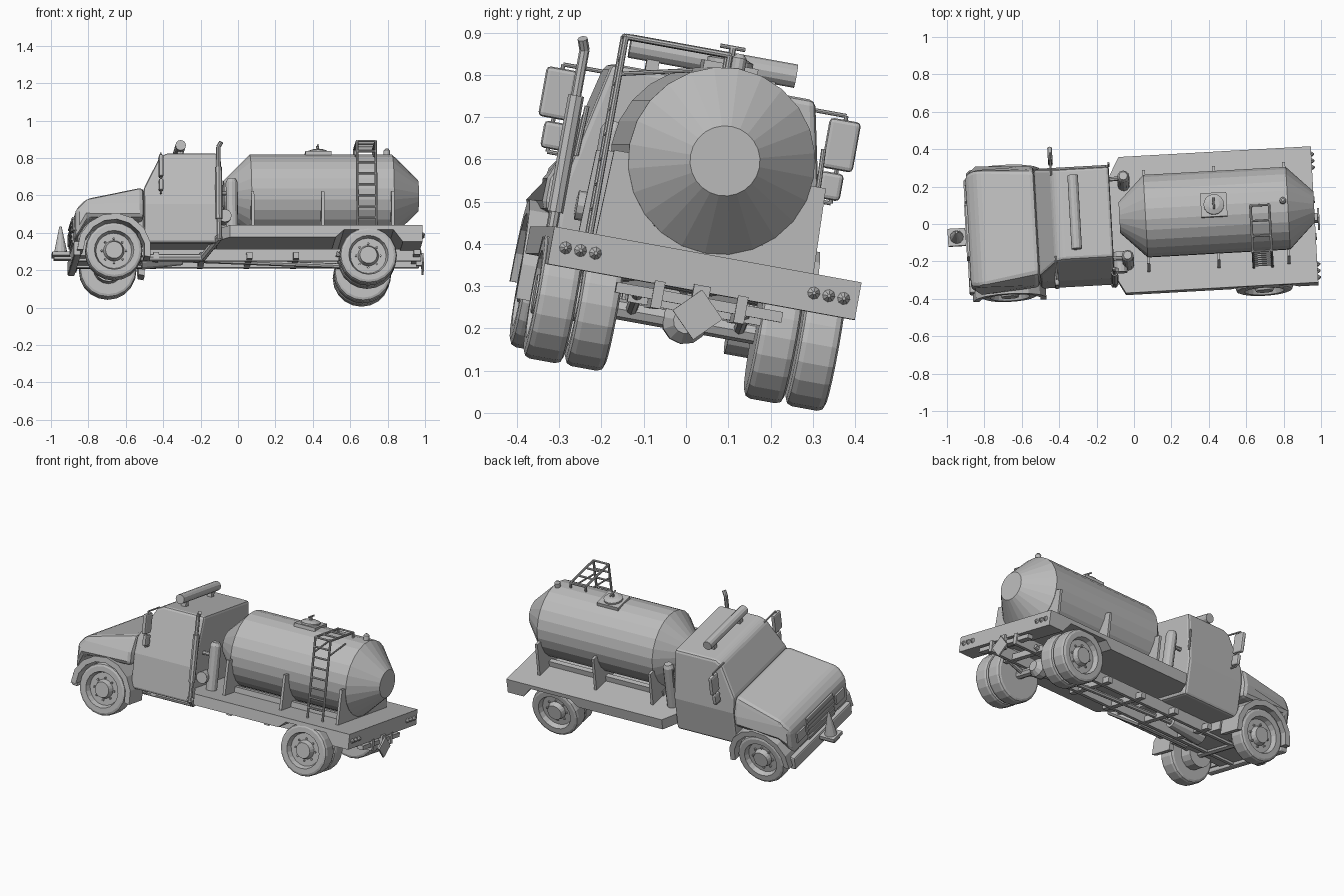
import bpy, bmesh
from math import cos, sin, pi, radians
from mathutils import Matrix, Vector

cube = bpy.data.objects.get("Cube")
if cube:
    bpy.data.objects.remove(cube, do_unlink=True)

grey = bpy.data.materials.new("plain_grey")
grey.use_nodes = True
grey.diffuse_color = (.5, .5, .5, 1)
grey.node_tree.nodes["Principled BSDF"].inputs["Base Color"].default_value = grey.diffuse_color

# The whole truck leans to one side and is turned slightly
POSE = (Matrix.Translation((.005, -.058, .065))
        @ Matrix.Rotation(radians(3.2), 4, 'Z') @ Matrix.Rotation(radians(-10.3), 4, 'X'))

# Main measures
FRONT_AXLE, REAR_AXLE = Vector((-.685, 0, .187)), Vector((.675, -.01, .153))
TYRE_RADIUS, TYRE_WIDTH = .153, .095
RAIL_Z, RAIL_Y = .2, .1
BED_LOW, BED_TOP, BED_HALF = .25, .315, .37
BED_FRONT, BED_BACK = -.065, .965
TANK_Z, TANK_RADIUS, TANK_END = .54, .222, .083
TANK_TOP = TANK_Z + TANK_RADIUS
CAB_BACK, CAB_LOW, CAB_TOP, WAIST = -.12, .23, .73, .44
COWL, NOSE = -.52, -.89
SIDES = (-1, 1)


def finish(name, bm, rounding=0):
    """Turn a bmesh into a posed grey object, with optional rounded edges."""
    bmesh.ops.recalc_face_normals(bm, faces=bm.faces)
    mesh = bpy.data.meshes.new(name)
    bm.to_mesh(mesh)
    bm.free()
    mesh.materials.append(grey)
    obj = bpy.data.objects.new(name, mesh)
    bpy.context.collection.objects.link(obj)
    obj.matrix_world = POSE
    if rounding:
        bevel = obj.modifiers.new("rounding", 'BEVEL')
        bevel.width = rounding
        bevel.segments = 2
        bevel.angle_limit = radians(25)
    return obj


def box(name, centre, size, rounding=0, turn=0):
    bm = bmesh.new()
    bmesh.ops.create_cube(bm, size=1, matrix=Matrix.Translation(centre)
                          @ Matrix.Rotation(turn, 4, 'X') @ Matrix.Diagonal((*size, 1)))
    return finish(name, bm, rounding)


def skin(rings):
    """Skin closed rings of points and cap both ends."""
    bm = bmesh.new()
    loops = [[bm.verts.new(point) for point in ring] for ring in rings]
    for low, high in zip(loops, loops[1:]):
        for i in range(len(low)):
            bm.faces.new((low[i - 1], low[i], high[i], high[i - 1]))
    bm.faces.new(loops[0])
    bm.faces.new(loops[-1])
    return bm


def lathe(name, profile, origin, axis, sides=12):
    """Turn (radius, distance) pairs round an axis."""
    turn = Vector((0, 0, 1)).rotation_difference(Vector(axis)).to_matrix()
    angles = [2 * pi * i / sides for i in range(sides)]
    rings = [[Vector(origin) + turn @ Vector((r * cos(a), r * sin(a), d)) for a in angles]
             for r, d in profile]
    return finish(name, skin(rings))


def rod(name, start, end, radius, tip=None, sides=8):
    along = Vector(end) - Vector(start)
    last = radius if tip is None else tip
    return lathe(name, [(radius, 0), (last, along.length)], start, along.normalized(), sides)


def pipe(name, points, radius):
    for start, end in zip(points, points[1:]):
        rod(name, start, end, radius)


def prism(name, outline, y_low, y_high):
    """Side outline of (x, z) points, extruded across."""
    return finish(name, skin([[(x, y, z) for x, z in outline] for y in (y_low, y_high)]))


def shell(name, outline, half_width, narrowing, rounding):
    """Extruded side outline whose width follows a rule, with rounded edges."""
    bm = skin([[(x, y, z) for x, z in outline] for y in (-half_width, half_width)])
    bmesh.ops.bisect_plane(bm, geom=bm.verts[:] + bm.edges[:] + bm.faces[:],
                           plane_co=(0, 0, WAIST), plane_no=(0, 0, 1))
    for v in bm.verts:
        v.co.y *= 1 - narrowing(v.co.x, v.co.z)
    return finish(name, bm, rounding)


def wheel(name, axle, inner, side):
    """Tyre with a sunken rim and a raised hub on its outer face."""
    bm = bmesh.new()
    bmesh.ops.create_cone(bm, cap_ends=True, segments=20, radius1=TYRE_RADIUS,
                          radius2=TYRE_RADIUS, depth=TYRE_WIDTH)
    rims = [e for e in bm.edges if abs(e.verts[0].co.z - e.verts[1].co.z) < .01]
    bmesh.ops.bevel(bm, geom=rims, offset=.017, segments=2, profile=.5, affect='EDGES')
    cap = max(bm.faces, key=lambda f: f.calc_center_median().z)
    for thickness, depth in ((.03, 0), (.01, -.03), (.04, 0), (.01, .03)):
        bmesh.ops.inset_individual(bm, faces=[cap], thickness=thickness, depth=depth)
    bm.transform(Matrix.Translation(axle + Vector((0, side * (inner + TYRE_WIDTH / 2), 0)))
                 @ Matrix.Rotation(-side * pi / 2, 4, 'X'))
    finish(name, bm)


# Cab and hood
shell("cab", [(COWL, CAB_LOW), (COWL, .53), (-.43, .71), (-.39, CAB_TOP),
              (CAB_BACK, CAB_TOP), (CAB_BACK, CAB_LOW)], .308,
      lambda x, z: .7 * max(0, z - WAIST), .015)
shell("hood", [(NOSE, .25), (NOSE, .41), (-.83, .47), (COWL, .54), (COWL, .36), (-.82, .36)], .35,
      lambda x, z: 1.2 * max(0, z - WAIST) + 1.5 * max(0, -.8 - x) + .4 * max(0, x + .7), .025)
box("engine_bay", (-.68, 0, .28), (.38, .4, .2))
rod("gearbox", (COWL, 0, RAIL_Z), (-.3, 0, RAIL_Z), .06, .035, 12)
box("grille", (NOSE, 0, .33), (.015, .28, .14))
for i in range(5):
    box("grille_bar", (NOSE - .008, 0, .28 + i * .025), (.01, .28, .01))
box("front_bumper", (NOSE + .01, 0, RAIL_Z), (.04, .62, .08), .01)

# Cone carried on a front bracket
box("cone_bracket", (-.92, 0, RAIL_Z), (.14, .06, .015))
box("cone_base", (-.952, 0, RAIL_Z + .02), (.095, .095, .02))
rod("cone", (-.952, 0, RAIL_Z + .03), (-.952, 0, .375), .036, .006, 12)

# Roof light bar
LIGHT_X = -.315
rod("roof_light_bar", (LIGHT_X, -.2, CAB_TOP + .05), (LIGHT_X, .2, CAB_TOP + .05), .028, sides=12)
for side in SIDES:
    box("light_bar_foot", (LIGHT_X, side * .14, CAB_TOP + .02), (.03, .03, .05))

for side in SIDES:
    # Wheels and front brakes
    wheel("front_wheel", FRONT_AXLE, .24, side)
    wheel("rear_outer_wheel", REAR_AXLE, .268, side)
    wheel("rear_inner_wheel", REAR_AXLE, .168, side)
    across = Vector((0, side, 0))
    rod("brake_drum", FRONT_AXLE + across * .17, FRONT_AXLE + across * .25, .08, sides=16)
    for axle, face in ((FRONT_AXLE, .3), (REAR_AXLE, .325)):
        for i in range(8):
            spot = axle + across * face + Vector((cos(i * pi / 4), 0, sin(i * pi / 4))) * .065
            rod("wheel_nut", spot, spot + across * .016, .006, sides=6)

    # Front fender arch
    angles = [radians(24 * i - 12) for i in range(9)]
    arch = [(FRONT_AXLE.x + r * cos(a), FRONT_AXLE.z + r * sin(a))
            for r, sweep in ((.165, angles), (.198, angles[::-1])) for a in sweep]
    prism("front_fender", arch, side * .21, side * .35)
    box("headlight", (NOSE, side * .21, .34), (.02, .09, .06))

    # Mirrors, their posts and arms
    mirror = Vector((-.43, side * .341, .64))
    box("large_mirror", mirror, (.025, .075, .12), .01)
    box("small_mirror", mirror - Vector((0, side * .008, .1)), (.025, .055, .065), .01)
    pipe("mirror_arm", [(mirror.x, side * inner, mirror.z + rise) for inner, rise in
                        ((.22, .07), (mirror.y * side, .07), (mirror.y * side, -.14), (.3, -.14))],
         .005)

    # Upright canisters and grab rails behind the cab
    canister = Vector((-.045, side * .216, BED_TOP))
    lathe("air_canister", [(.032, 0), (.032, .26), (.022, .28)], canister, (0, 0, 1))
    rod("canister_pipe", canister + Vector((-.09, 0, .2)), canister + Vector((0, 0, .2)), .012)
    rod("grab_rail", (CAB_BACK, side * .29, .5), (CAB_BACK, side * .285, .62), .006)

    # Frame rails, springs and tank sills
    box("frame_rail", (.05, side * RAIL_Y, RAIL_Z), (1.84, .025, .065))
    box("tank_sill", (.43, side * .145, BED_TOP + .015), (.76, .03, .035))
    for axle in (FRONT_AXLE, REAR_AXLE):
        ends = [axle + Vector((reach, side * .13, RAIL_Z - axle.z)) for reach in (-.16, .16)]
        pipe("leaf_spring", [ends[0], axle + across * .13, ends[1]], .014)

# Chassis
for i in range(6):
    box("crossmember", (-.45 + i * .25, 0, RAIL_Z - .01), (.03, .32, .035))
for axle in (FRONT_AXLE, REAR_AXLE):
    reach = Vector((0, .26, 0))
    rod("axle", axle - reach, axle + reach, .025)
lathe("differential", [(.03, -.05), (.055, -.02), (.055, .02), (.03, .05)], REAR_AXLE, (1, 0, 0))
rod("drive_shaft", (-.45, 0, RAIL_Z), REAR_AXLE, .014)

# Exhaust and air drum, beside and behind the cab
stack = Vector((CAB_BACK, -.315, 0))
stack_top = stack + Vector((0, 0, .75))
pipe("exhaust_pipe", [(-.55, -.14, .18), (-.2, -.14, .18), stack + Vector((0, 0, .26))], .02)
pipe("exhaust_stack", [stack + Vector((0, 0, .25)), stack_top,
                       stack_top + Vector((.015, -.01, .025))], .012)
rod("exhaust_guard", stack + Vector((0, 0, .36)), stack + Vector((0, 0, .64)), .019)
rod("air_drum", (-.085, -.27, .385), (-.085, -.16, .385), .035, sides=12)

# Flat bed with wheel notches, chamfered nose and rear lamps
prism("bed", [(BED_FRONT, BED_LOW), (.5, BED_LOW), (.545, .29), (.81, .29), (.86, .225),
              (BED_BACK, .225), (BED_BACK, BED_TOP), (BED_FRONT, BED_TOP)], -BED_HALF, BED_HALF)
nose = [(BED_FRONT, -BED_HALF), (BED_FRONT - .06, .11 - BED_HALF),
        (BED_FRONT - .06, BED_HALF - .11), (BED_FRONT, BED_HALF)]
finish("bed_nose", skin([[(x, y, z) for x, y in nose] for z in (BED_LOW, BED_TOP)]))
for side in SIDES:
    for i in range(3):
        y = side * (BED_HALF - .035 - i * .036)
        rod("tail_light", (BED_BACK, y, .27), (BED_BACK + .016, y, .27), .015, .004)

# Rear hitch bar and diamond plate
box("hitch_bar", (BED_BACK - .02, 0, RAIL_Z), (.035, .4, .025))
box("hitch_post", (BED_BACK, 0, RAIL_Z), (.03, .04, .08))
box("diamond_plate", (BED_BACK + .02, 0, .17), (.01, .085, .085), turn=pi / 4)

# Tank with cone ends, held by cross plates with tall ends
TANK_FRONT, TANK_BACK, CONE = -.078, BED_BACK, .14
lathe("tank", [(TANK_END, TANK_FRONT), (TANK_RADIUS, TANK_FRONT + CONE),
               (TANK_RADIUS, TANK_BACK - CONE), (TANK_END, TANK_BACK)],
      (0, 0, TANK_Z), (1, 0, 0), 24)
for x in (.065, .44, .815):
    right_edge = [(-.262, BED_TOP), (-.255, .52), (-.21, .52), (-.13, .36)]
    plate = right_edge + [(-y, z) for y, z in reversed(right_edge)]
    finish("tank_support", skin([[(x + half, y, z) for y, z in plate] for half in (-.008, .008)]))

# Manhole hatch and rear vent
box("hatch_frame", (.43, 0, TANK_TOP - .005), (.14, .13, .03))
lathe("hatch_lid", [(.055, 0), (.055, .02), (.03, .03)], (.43, 0, TANK_TOP), (0, 0, 1), 16)
rod("hatch_stem", (.43, 0, TANK_TOP), (.43, 0, TANK_TOP + .05), .008)
rod("hatch_handle", (.43, -.03, TANK_TOP + .05), (.43, .03, TANK_TOP + .05), .005)
lathe("tank_vent", [(.017, 0), (.017, .045), (.008, .055)], (.8, 0, TANK_TOP - .02), (0, 0, 1))

# Ladder on the right, its rails reaching over the tank
ladder_x, ladder_y, ladder_top = (.625, .725), -.27, .79
for x in ladder_x:
    pipe("ladder_rail", [(x, ladder_y, BED_TOP), (x, ladder_y, ladder_top),
                         (x, -.02, ladder_top), (x, -.02, TANK_TOP - .01)], .007)
    rod("ladder_brace", (x, ladder_y, .7), (x, -.1, .74), .005)
rungs = [(ladder_y, BED_TOP + .06 * i) for i in range(1, 8)]
rungs += [(ladder_y + .083 * i, ladder_top) for i in range(4)]
for y, z in rungs:
    rod("ladder_rung", (ladder_x[0], y, z), (ladder_x[1], y, z), .006)
